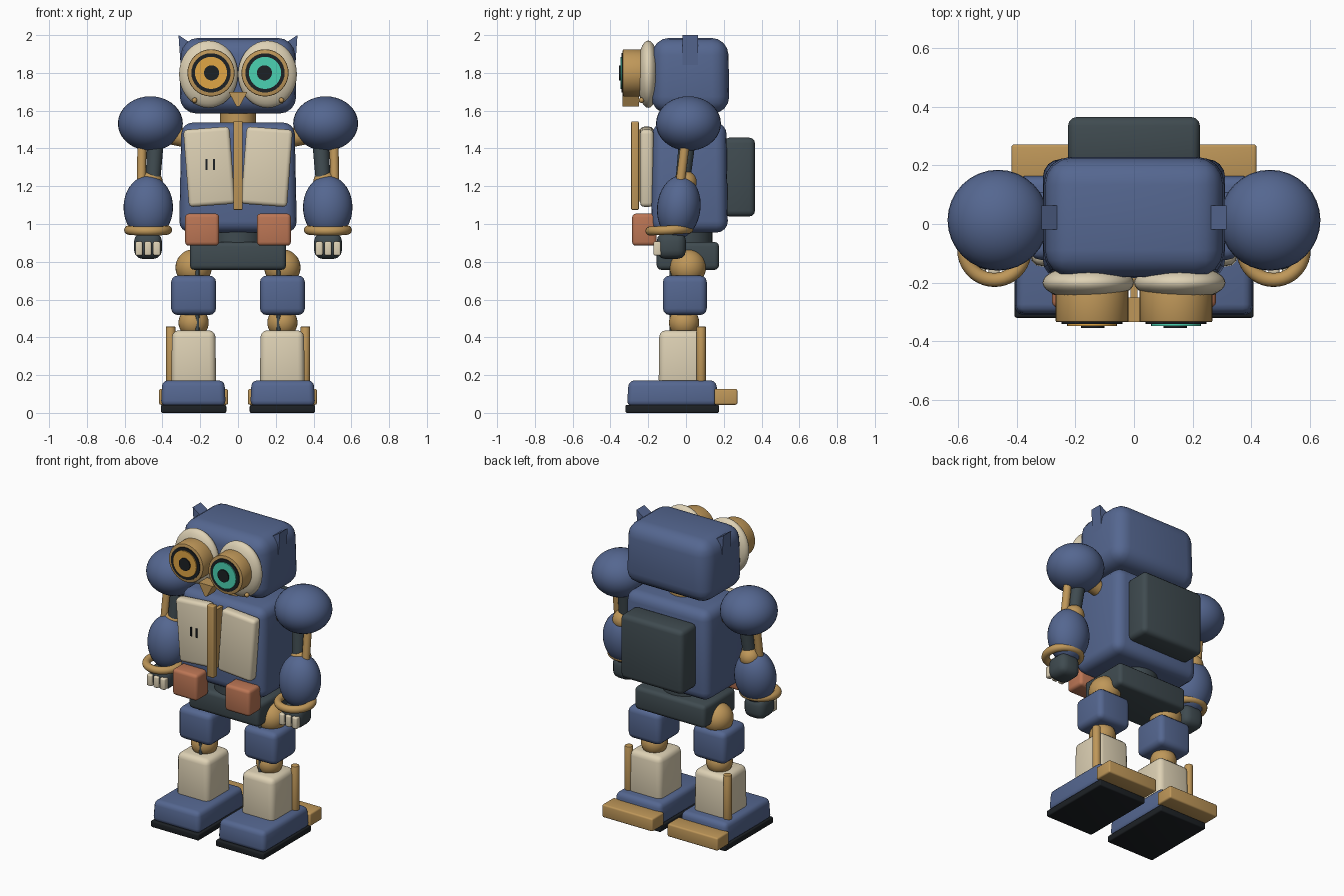
import bpy, bmesh
from math import radians, pi
from mathutils import Vector, Matrix

if "Cube" in bpy.data.objects:
    bpy.data.objects.remove(bpy.data.objects["Cube"])

COLS = {"blue": (.09, .135, .28), "cream": (.73, .64, .46), "gold": (.52, .31, .10),
        "dark": (.05, .07, .08), "rust": (.5, .18, .09), "black": (.012, .015, .018),
        "amber": (.75, .38, .06), "teal": (.07, .65, .45)}
MATS = {}
for n, c in COLS.items():
    MATS[n] = bpy.data.materials.new(n)
    MATS[n].diffuse_color = (*c, 1)


def finish(bm, name, col):
    bmesh.ops.recalc_face_normals(bm, faces=bm.faces[:])
    me = bpy.data.meshes.new(name)
    bm.to_mesh(me)
    bm.free()
    me.materials.append(MATS[col])
    me.shade_smooth()
    me.set_sharp_from_angle(angle=radians(35))
    ob = bpy.data.objects.new(name, me)
    bpy.context.collection.objects.link(ob)
    return ob


def box(name, col, x, y, z, bevel=.02, taper=1.0, roll=0, seg=3):
    """Rounded box from (min, max) ranges; taper scales the top, roll turns about y."""
    lo, hi = Vector((x[0], y[0], z[0])), Vector((x[1], y[1], z[1]))
    bm = bmesh.new()
    bmesh.ops.create_cube(bm, size=1)
    for v in bm.verts:
        k = taper if v.co.z > 0 else 1
        v.co = Vector((v.co.x * k, v.co.y * k, v.co.z)) * (hi - lo)
    if bevel:
        bmesh.ops.bevel(bm, geom=bm.edges[:], offset=bevel, segments=seg, profile=.5, affect='EDGES')
    bm.transform(Matrix.Translation((lo + hi) / 2) @ Matrix.Rotation(roll, 4, 'Y'))
    return finish(bm, name, col)


def ball(name, col, c, r, tilt=0):
    bm = bmesh.new()
    bmesh.ops.create_uvsphere(bm, u_segments=32, v_segments=18, radius=1)
    bm.transform(Matrix.Translation(c) @ Matrix.Rotation(tilt, 4, 'X') @ Matrix.Diagonal((*r, 1)))
    return finish(bm, name, col)


def rod(name, col, a, b, r, r2=None, bevel=0):
    a, b = Vector(a), Vector(b)
    bm = bmesh.new()
    bmesh.ops.create_cone(bm, cap_ends=True, segments=32, radius1=r,
                          radius2=r if r2 is None else r2, depth=(b - a).length)
    if bevel:
        rim = [e for e in bm.edges if abs(e.verts[0].co.z - e.verts[1].co.z) < 1e-5]
        bmesh.ops.bevel(bm, geom=rim, offset=bevel, segments=2, profile=.5, affect='EDGES')
    q = (b - a).to_track_quat('Z', 'Y').to_matrix().to_4x4()
    bm.transform(Matrix.Translation((a + b) / 2) @ q)
    return finish(bm, name, col)


def prism(name, col, pts, y0, y1):
    """Extrude an x-z outline along y."""
    bm = bmesh.new()
    f = bm.faces.new([bm.verts.new((x, y0, z)) for x, z in pts])
    ext = bmesh.ops.extrude_face_region(bm, geom=[f])
    for v in ext["geom"]:
        if isinstance(v, bmesh.types.BMVert):
            v.co.y = y1
    return finish(bm, name, col)


def ring(name, col, c, R, r, tilt=0):
    bpy.ops.mesh.primitive_torus_add(major_radius=R, minor_radius=r, major_segments=40,
                                     minor_segments=14, location=c, rotation=(tilt, 0, 0))
    ob = bpy.context.object
    ob.name = name
    ob.data.materials.append(MATS[col])
    ob.data.shade_smooth()
    return ob


def span(s, a, b):
    return tuple(sorted((s * a, s * b)))


# Head, neck, torso, backpack, pelvis
box("head", "blue", (-.31, .31), (-.185, .23), (1.585, 1.985), .09, .97, seg=4)
rod("neck", "gold", (0, .01, 1.5), (0, .01, 1.62), .095)
box("torso", "blue", (-.312, .312), (-.185, .222), (.955, 1.537), .06, .96, seg=4)
box("backpack", "dark", (-.225, .225), (.2, .365), (1.04, 1.457), .03)
box("pelvis", "dark", (-.255, .255), (-.155, .175), (.757, .905), .025)
rod("waist", "dark", (0, 0, .88), (0, 0, .98), .14)
box("chest_strip", "gold", (-.025, .025), (-.29, -.25), (1.075, 1.543), .006)
box("chest_strip_mount", "gold", (-.012, .012), (-.26, -.16), (1.12, 1.5), 0)
prism("beak", "gold", [(-.05, 1.7), (.05, 1.7), (.008, 1.622), (-.008, 1.622)], -.335, -.25)
for x in (-.166, -.127):
    box("chest_vent", "black", (x - .005, x + .005), (-.25, -.23), (1.285, 1.343), 0)

for s, side in ((-1, "left"), (1, "right")):
    def n(part):
        return side + "_" + part

    # Ear tufts
    prism(n("ear"), "blue", [(s * .315, 2.0), (s * .215, 1.935), (s * .25, 1.8), (s * .3, 1.785)],
          -.018, .063)
    # Eyes: puffy surround, barrel, rim, lens, pupil
    ex, ez = s * .143, 1.8
    ball(n("eye_surround"), "cream", (s * .156, -.2, 1.793), (.156, .06, .178))
    rod(n("eye_barrel"), "gold", (ex, -.2, ez), (ex, -.335, ez), .125, bevel=.006)
    rod(n("eye_rim"), "black", (ex, -.32, ez), (ex, -.341, ez), .104)
    rod(n("eye_lens"), "amber" if s < 0 else "teal", (ex, -.33, ez), (ex, -.348, ez), .085)
    rod(n("eye_pupil"), "black", (s * .14, -.34, ez), (s * .14, -.355, ez), .04)
    ball(n("face_rivet"), "gold", (s * .23, -.236, 1.655), (.014, .014, .014))

    # Chest panels and belt pouches
    box(n("chest_panel"), "cream", span(s, .03, .275), (-.243, -.172), (1.098, 1.508), .022,
        roll=s * radians(4.3))
    box(n("pouch"), "rust", span(s, .1, .28), (-.285, -.155), (.885, 1.055), .02)

    # Arms
    ball(n("shoulder"), "blue", (s * .464, .013, 1.532), (.172, .172, .144))
    rod(n("shoulder_axle"), "gold", (s * .25, .013, 1.45), (s * .4, .013, 1.48), .05)
    rod(n("upper_arm"), "dark", (s * .435, .01, 1.47), (s * .452, -.02, 1.2), .045, .038)
    rod(n("arm_piston"), "gold", (s * .508, 0, 1.46), (s * .512, -.035, 1.18), .024)
    ball(n("elbow"), "gold", (s * .46, -.005, 1.22), (.062, .062, .062))
    ball(n("forearm"), "blue", (s * .475, -.038, 1.088), (.131, .115, .168), radians(-6))
    ring(n("bracelet"), "gold", (s * .476, -.088, .968), .103, .024, radians(3))
    box(n("hand"), "dark", span(s, .403, .55), (-.155, 0), (.815, .955), .045)
    for x in (.43, .477, .524):
        box(n("finger"), "cream", span(s, x - .019, x + .019), (-.172, -.13), (.833, .907), .009)

    # Legs
    lx = s * .235
    ball(n("hip"), "gold", (lx, .01, .77), (.096, .096, .096))
    rod(n("leg_core"), "gold", (lx, .0, .75), (lx, .0, .3), .04)
    box(n("thigh"), "blue", span(s, .116, .354), (-.122, .11), (.518, .727), .035)
    ball(n("knee"), "gold", (lx, -.01, .478), (.08, .08, .08))
    rod(n("leg_cable"), "dark", (s * .215, -.078, .82), (s * .215, -.078, .42), .01)
    box(n("shin"), "cream", span(s, .116, .353), (-.145, .1), (.14, .437), .035, .97)
    rod(n("shin_piston"), "gold", (s * .357, .08, .13), (s * .357, .08, .457), .025, bevel=.004)
    box(n("foot"), "blue", span(s, .065, .408), (-.313, .17), (.035, .172), .03, .96)
    box(n("sole"), "black", span(s, .062, .408), (-.32, .175), (0, .042), .008)
    box(n("heel_spur"), "gold", span(s, .053, .418), (.15, .272), (.043, .127), .01)

for m in bpy.data.materials:
    if m.users and not m.is_grease_pencil:
        m.use_nodes = True
        m.node_tree.nodes["Principled BSDF"].inputs["Base Color"].default_value = m.diffuse_color
